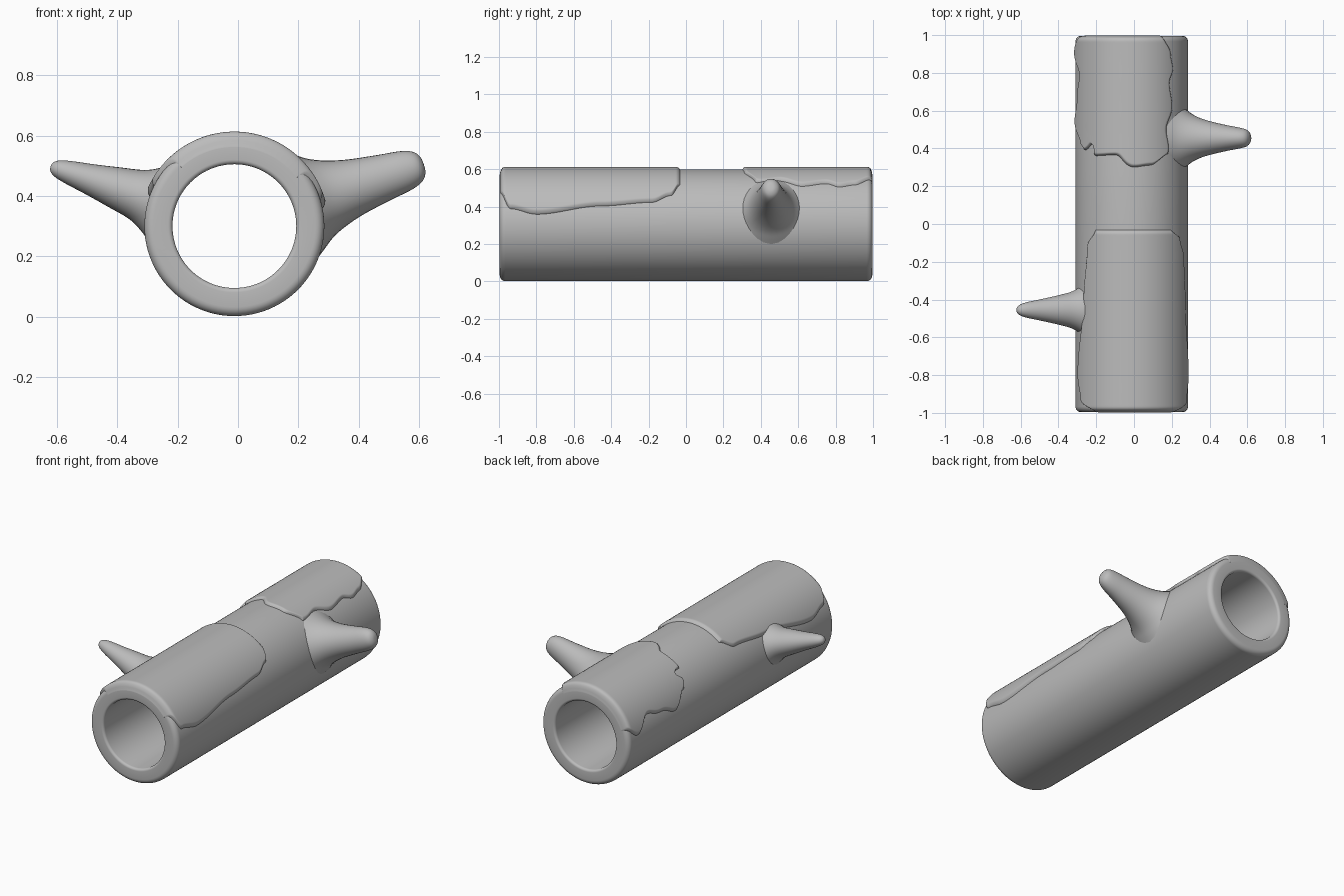
import bpy, bmesh, math

if "Cube" in bpy.data.objects:
    bpy.data.objects.remove(bpy.data.objects["Cube"])

CX, CZ, R, RI = -0.012, 0.30, 0.298, 0.205

wood = bpy.data.materials.new("plain grey")
wood.diffuse_color = (0.5, 0.5, 0.5, 1)
wood.use_nodes = True
wood.node_tree.nodes["Principled BSDF"].inputs["Base Color"].default_value = wood.diffuse_color


def finish(name, verts, faces, closed=True):
    me = bpy.data.meshes.new(name)
    me.from_pydata(verts, [], faces)
    bm = bmesh.new()
    bm.from_mesh(me)
    bmesh.ops.remove_doubles(bm, verts=bm.verts, dist=1e-5)
    bmesh.ops.recalc_face_normals(bm, faces=bm.faces)
    if not closed:
        # open sheets face upwards
        if sum(f.normal.z * f.calc_area() for f in bm.faces) < 0:
            bmesh.ops.reverse_faces(bm, faces=bm.faces)
    bm.to_mesh(me)
    bm.free()
    me.materials.append(wood)
    for p in me.polygons:
        p.use_smooth = True
    ob = bpy.data.objects.new(name, me)
    bpy.context.collection.objects.link(ob)
    return ob


def interp(table, t):
    # smooth interpolation through (position, value) pairs
    if t <= table[0][0]:
        return table[0][1]
    for (a, va), (b, vb) in zip(table, table[1:]):
        if t <= b:
            s = (t - a) / (b - a)
            return va + (vb - va) * s * s * (3 - 2 * s)
    return table[-1][1]


# hollow log: closed rounded profile turned around the y axis
def arc(r, y, rad, a0, a1, n=6):
    return [(r + rad * math.cos(math.radians(a0 + (a1 - a0) * i / n)),
             y + rad * math.sin(math.radians(a0 + (a1 - a0) * i / n))) for i in range(n + 1)]


B, BI, L = 0.03, 0.015, 0.996
prof = (arc(R - B, L - B, B, 0, 90) + arc(RI + BI, L - BI, BI, 90, 180)
        + arc(RI + BI, -L + BI, BI, 180, 270) + arc(R - B, -L + B, B, 270, 360))
N, M = 96, len(prof)
verts = [(CX + r * math.sin(2 * math.pi * i / N), y, CZ + r * math.cos(2 * math.pi * i / N))
         for i in range(N) for r, y in prof]
faces = [(i * M + j, i * M + (j + 1) % M, (i + 1) % N * M + (j + 1) % M, (i + 1) % N * M + j)
         for i in range(N) for j in range(M)]
finish("hollow_log", verts, faces)


# branch stubs: flared elliptical rings along a rising axis
def branch(name, side, y0, stations):
    ca, sa = math.cos(math.radians(18)), math.sin(math.radians(18))
    n, verts, dense = 32, [], []
    for k in range(len(stations) - 1):
        p0, p1, p2, p3 = [stations[min(max(k + o, 0), len(stations) - 1)] for o in (-1, 0, 1, 2)]
        for i in range(4):
            t = i / 4
            dense.append([max(0.5 * (2 * b + (c - a) * t + (2 * a - 5 * b + 4 * c - d) * t * t
                                     + (3 * b - a - 3 * c + d) * t ** 3), 0.0)
                          for a, b, c, d in zip(p0, p1, p2, p3)])
    dense.append(stations[-1])
    for d, rz, ry in dense:
        for i in range(n):
            a = 2 * math.pi * i / n
            h = rz * math.cos(a)
            verts.append((CX + side * (d * ca - h * sa), y0 + ry * math.sin(a), CZ + d * sa + h * ca))
    faces = [(k * n + i, k * n + (i + 1) % n, (k + 1) * n + (i + 1) % n, (k + 1) * n + i)
             for k in range(len(dense) - 1) for i in range(n)]
    faces.append(tuple(range(n)))
    finish(name, verts, faces)


branch("right_branch", 1, 0.455, [
    (.225, .19, .22), (.26, .165, .185), (.30, .137, .15), (.35, .115, .118), (.42, .095, .093),
    (.52, .078, .07), (.60, .066, .055), (.64, .05, .043), (.657, .026, .022), (.66, 0, 0)])
branch("left_branch", -1, -0.455, [
    (.25, .14, .155), (.29, .11, .12), (.34, .085, .095), (.42, .068, .075),
    (.50, .052, .058), (.58, .038, .042), (.62, .027, .029), (.637, .013, .014), (.64, 0, 0)])


# raised patches lying on the upper side of the log
def patch(name, outline, inner, end, left, right, nu=70, nv=70):
    verts = []
    for j in range(nv + 1):
        v = 0.5 - 0.5 * math.cos(math.pi * j / nv)
        for i in range(nu + 1):
            u = 0.5 - 0.5 * math.cos(math.pi * i / nu)
            y = outline(u) * (1 - v) + end * v
            a0, a1 = left(y), right(y)
            a = math.radians(a0 + (a1 - a0) * u)
            # distance to the nearest rim sets the thickness
            e = min(u * (1 - u) * 1.2, v * (1 - v) * 1.8 * inner)
            h = -0.006 + 0.021 * min(1, e / 0.035) ** 0.5
            d = max(0, abs(y) - (L - B))
            base = R - B + math.sqrt(max(B * B - d * d, 0))
            r = base + h
            verts.append((CX + r * math.sin(a), y, CZ + r * math.cos(a)))
    w = nu + 1
    faces = [(j * w + i, j * w + i + 1, (j + 1) * w + i + 1, (j + 1) * w + i)
             for j in range(nv) for i in range(nu)]
    finish(name, verts, faces, closed=False)


# front patch with a smooth outline
patch("front_patch", lambda u: -0.03, 1.0, -0.998,
      lambda y: interp([(-1, -42), (-.93, -64), (-.8, -71), (-.4, -58), (-.12, -52), (-.03, -40)], y),
      lambda y: interp([(-1, 52), (-.94, 73), (-.8, 79), (-.45, 70), (-.18, 66), (-.08, 58), (-.03, 44)], y))
# back patch with a wavy outline
patch("back_patch",
      lambda u: interp([(0, .42), (.1, .39), (.18, .42), (.28, .36), (.48, .365), (.7, .3), (.85, .31), (1, .37)], u),
      1.0, 0.998,
      lambda y: -72 + 6 * math.sin(y * 19) + 3 * math.sin(y * 33),
      lambda y: interp([(.3, 36), (.4, 41), (.5, 38), (.62, 46), (.75, 42), (.82, 47), (.9, 44), (1, 34)], y))
